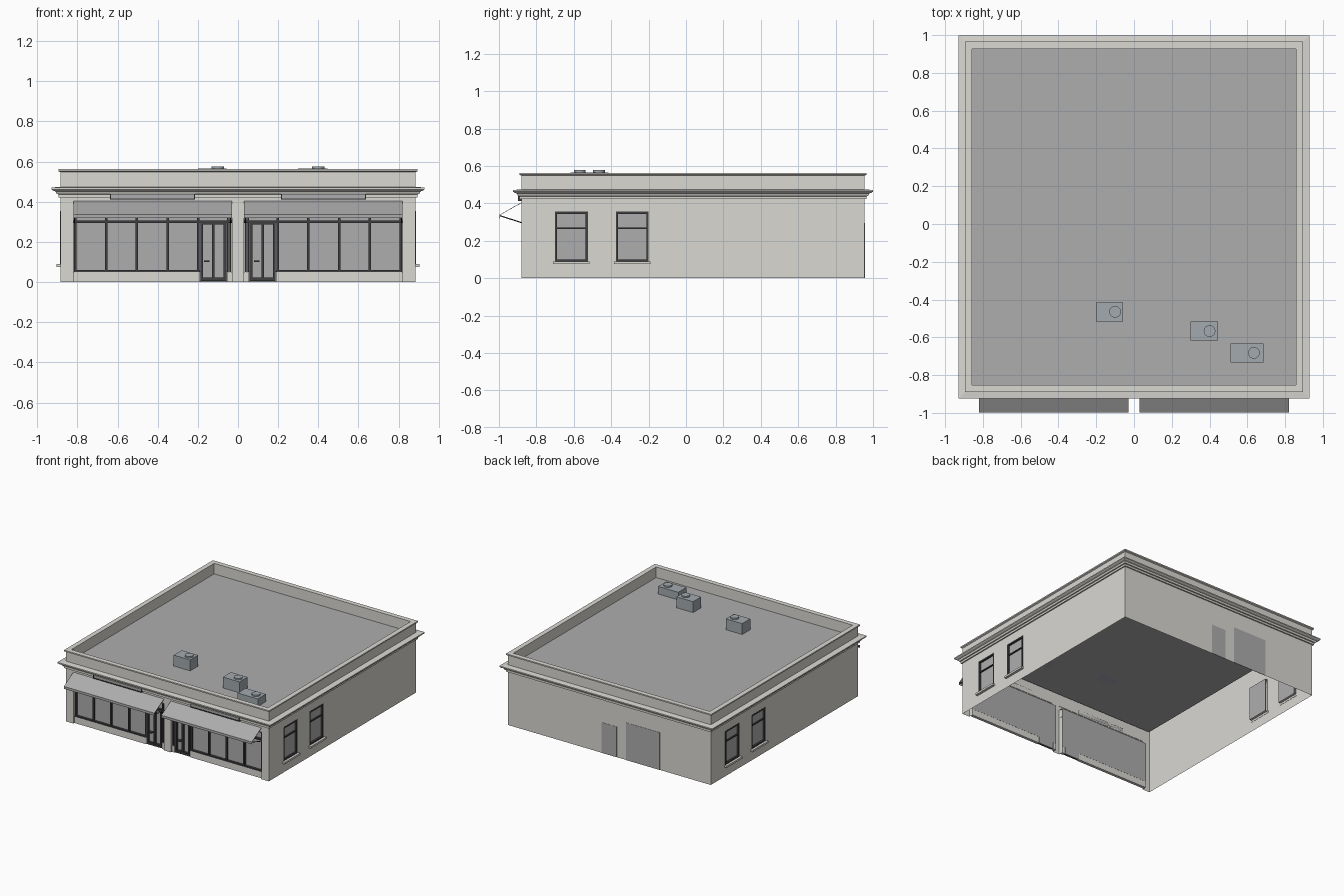
import bpy, bmesh, math
from mathutils import Vector

if "Cube" in bpy.data.objects:
    bpy.data.objects.remove(bpy.data.objects["Cube"])

X, Y0, Y1 = 0.885, -0.88, 0.955      # wall faces
ROOF, TOP = 0.48, 0.563


def mat(name, r, g, b):
    m = bpy.data.materials.new(name)
    m.diffuse_color = (r, g, b, 1)
    m.use_nodes = True
    m.node_tree.nodes["Principled BSDF"].inputs["Base Color"].default_value = m.diffuse_color
    return m


STONE = mat("stone", 0.70, 0.69, 0.65)
DARK = mat("dark_frame", 0.05, 0.05, 0.055)
GREY = mat("grey", 0.42, 0.42, 0.42)
STEEL = mat("steel", 0.36, 0.40, 0.43)

# each wall: u along it, d outward, z up
POS = {
    "front": lambda u, d, z: Vector((u, Y0 - d, z)),
    "back": lambda u, d, z: Vector((u, Y1 + d, z)),
    "right": lambda u, d, z: Vector((X + d, u, z)),
    "left": lambda u, d, z: Vector((-X - d, u, z)),
}


def finish(name, bm, m, recalc=True):
    if recalc:
        bmesh.ops.recalc_face_normals(bm, faces=bm.faces)
    me = bpy.data.meshes.new(name)
    bm.to_mesh(me)
    bm.free()
    me.materials.append(m)
    ob = bpy.data.objects.new(name, me)
    bpy.context.collection.objects.link(ob)
    return ob


def quad(bm, pts, normal):
    f = bm.faces.new([bm.verts.new(p) for p in pts])
    f.normal_update()
    if f.normal.dot(normal) < 0:
        f.normal_flip()


def add_box(bm, a, b):
    r = bmesh.ops.create_cube(bm, size=1)
    for v in r["verts"]:
        v.co = Vector([a[i] + (b[i] - a[i]) * (v.co[i] + 0.5) for i in range(3)])


def boxes(name, side, items, m):
    """items: (u0, u1, z0, z1, d0, d1)"""
    bm = bmesh.new()
    for u0, u1, z0, z1, d0, d1 in items:
        add_box(bm, POS[side](u0, d0, z0), POS[side](u1, d1, z1))
    finish(name, bm, m)


def wall(side, ua, ub, holes, depth):
    """Sheet wall with rectangular openings and their reveals."""
    P = POS[side]
    out = P(0, 1, 0) - P(0, 0, 0)
    along = P(1, 0, 0) - P(0, 0, 0)
    up = Vector((0, 0, 1))
    us = sorted({ua, ub, *[h[0] for h in holes], *[h[1] for h in holes]})
    zs = sorted({0, 0.555, *[h[2] for h in holes], *[h[3] for h in holes]})
    bm = bmesh.new()
    for a, b in zip(us, us[1:]):
        for c, d in zip(zs, zs[1:]):
            mu, mz = (a + b) / 2, (c + d) / 2
            if any(h[0] < mu < h[1] and h[2] < mz < h[3] for h in holes):
                continue
            quad(bm, [P(a, 0, c), P(b, 0, c), P(b, 0, d), P(a, 0, d)], out)
    for a, b, c, d in holes:
        for u, s in ((a, 1), (b, -1)):
            quad(bm, [P(u, 0, c), P(u, -depth, c), P(u, -depth, d), P(u, 0, d)], along * s)
        for z, s in ((c, 1), (d, -1)):
            if z > 0:
                quad(bm, [P(a, 0, z), P(a, -depth, z), P(b, -depth, z), P(b, 0, z)], up * s)
    bmesh.ops.remove_doubles(bm, verts=bm.verts, dist=1e-5)
    finish(side + "_wall", bm, STONE, False)


def ring(name, profile, m, closed):
    """Sweep an (offset, z) profile round the building."""
    bm = bmesh.new()
    loops = [[bm.verts.new(p) for p in ((-X - o, Y0 - o, z), (X + o, Y0 - o, z),
                                        (X + o, Y1 + o, z), (-X - o, Y1 + o, z))]
             for o, z in profile]
    pairs = list(zip(loops, loops[1:])) + ([(loops[-1], loops[0])] if closed else [])
    for p, q in pairs:
        for i in range(4):
            j = (i + 1) % 4
            bm.faces.new((p[i], p[j], q[j], q[i]))
    finish(name, bm, m, closed)


def frame(u0, u1, z0, z1, w, d0, d1):
    return [(u0, u0 + w, z0, z1, d0, d1), (u1 - w, u1, z0, z1, d0, d1),
            (u0 + w, u1 - w, z0, z0 + w, d0, d1), (u0 + w, u1 - w, z1 - w, z1, d0, d1)]


# walls
WIN = {"right": [(-0.70, -0.525), (-0.375, -0.20)], "left": [(0.60, 0.775), (0.275, 0.45)]}
wall("front", -X, X, [(-0.82, -0.03, 0, 0.37), (0.03, 0.82, 0, 0.37)], 0.035)
wall("back", -X, X, [], 0)
for side, spans in WIN.items():
    wall(side, Y0, Y1, [(a, b, 0.09, 0.355) for a, b in spans], 0.02)

# parapet coping, roof deck and cornice
ring("parapet", [(0, 0.548), (0.01, 0.553), (0.01, TOP), (-0.028, TOP), (-0.028, ROOF)], STONE, False)
bm = bmesh.new()
i = 0.028
quad(bm, [(-X + i, Y0 + i, ROOF), (X - i, Y0 + i, ROOF), (X - i, Y1 - i, ROOF),
          (-X + i, Y1 - i, ROOF)], Vector((0, 0, 1)))
finish("roof_deck", bm, GREY, False)
ring("cornice", [(0, 0.422), (0.01, 0.422), (0.01, 0.437), (0.018, 0.439), (0.024, 0.452),
                 (0.036, 0.456), (0.044, 0.462), (0.044, 0.471), (0, 0.475)], STONE, True)

# side sash windows
for side, spans in WIN.items():
    bars, glass, sills = [], [], []
    for a, b in spans:
        bars += frame(a, b, 0.09, 0.355, 0.011, -0.018, 0.002)
        bars.append((a + 0.011, b - 0.011, 0.262, 0.271, -0.018, -0.004))
        glass.append((a, b, 0.09, 0.355, -0.02, -0.013))
        sills.append((a - 0.01, b + 0.01, 0.075, 0.09, -0.002, 0.02))
    boxes(side + "_window_frames", side, bars, DARK)
    boxes(side + "_window_glass", side, glass, GREY)
    boxes(side + "_window_sills", side, sills, STONE)

# back service door and loading door
boxes("back_doors", "back", [(-0.065, 0.065, 0, 0.24, -0.001, 0.002),
                             (-0.44, -0.145, 0, 0.295, -0.001, 0.002)], GREY)

# shopfronts, one each side of the centre pier
for s, tag in ((-1, "left"), (1, "right")):
    def m(items):
        return [(min(s * a, s * b), max(s * a, s * b), *r) for a, b, *r in items]

    boxes(tag + "_shop_kick_wall", "front",
          m([(0.19, 0.82, 0, 0.05, -0.035, -0.012), (0.03, 0.055, 0, 0.05, -0.035, -0.012)]), STONE)
    boxes(tag + "_shop_glass", "front",
          m([(0.03, 0.82, 0.05, 0.37, -0.036, -0.03), (0.058, 0.188, 0, 0.05, -0.036, -0.03)]), GREY)
    bars = [(u - 0.006, u + 0.006, 0.05, 0.37, -0.032, -0.014)
            for u in (0.197, 0.349, 0.504, 0.657, 0.811)]
    bars += [(0.19, 0.817, 0.05, 0.06, -0.032, -0.012), (0.03, 0.82, 0.295, 0.307, -0.032, -0.013),
             (0.036, 0.042, 0.05, 0.37, -0.032, -0.014), (0.048, 0.056, 0.05, 0.37, -0.032, -0.014),
             (0.03, 0.82, 0.358, 0.37, -0.032, -0.013)]
    boxes(tag + "_shop_mullions", "front", m(bars), DARK)
    # double door
    door = frame(0.058, 0.188, 0.005, 0.3, 0.013, -0.032, -0.01)
    door += [(0.117, 0.13, 0.018, 0.287, -0.032, -0.011), (0.07, 0.176, 0.018, 0.024, -0.032, -0.011)]
    boxes(tag + "_shop_door", "front", m(door), DARK)
    c = s * 0.124
    boxes(tag + "_door_handle", "front", [(c - 0.045, c - 0.018, 0.1, 0.107, -0.03, -0.004)], DARK)
    # awning sheet with valance, and end arms
    bm = bmesh.new()
    rows = [[bm.verts.new((s * u, y, z)) for u in (0.03, 0.82)]
            for y, z in ((Y0, 0.405), (-0.998, 0.338), (-0.998, 0.319))]
    for p, q in zip(rows, rows[1:]):
        bm.faces.new((p[0], p[1], q[1], q[0]))
    bmesh.ops.recalc_face_normals(bm, faces=bm.faces)
    if sum(f.normal.z for f in bm.faces) < 0:
        bmesh.ops.reverse_faces(bm, faces=bm.faces)
    ob = finish(tag + "_awning", bm, GREY, False)
    sol = ob.modifiers.new("thickness", "SOLIDIFY")
    sol.thickness = 0.003
    bm = bmesh.new()
    for u in (0.036, 0.814):
        a, b = Vector((s * u, Y0, 0.297)), Vector((s * u, -0.995, 0.334))
        r = bmesh.ops.create_cone(bm, segments=6, radius1=0.003, radius2=0.003,
                                  depth=(b - a).length, cap_ends=True)
        q = (b - a).to_track_quat("Z", "Y")
        for v in r["verts"]:
            v.co = q @ v.co + (a + b) / 2
    finish(tag + "_awning_arms", bm, DARK)
    # blank fascia board in a dark frame
    boxes(tag + "_fascia_frame", "front", m(frame(0.213, 0.637, 0.412, 0.441, 0.005, 0, 0.018)), DARK)
    boxes(tag + "_fascia_board", "front", m([(0.218, 0.632, 0.417, 0.436, 0, 0.014)]), GREY)

# rooftop units with round fan caps
for n, (x0, x1, y0, z1, fx) in enumerate([(-0.2, -0.057, -0.515, 0.566, -0.1),
                                          (0.3, 0.445, -0.617, 0.566, 0.4),
                                          (0.51, 0.685, -0.732, 0.54, 0.635)]):
    bm = bmesh.new()
    add_box(bm, (x0, y0, ROOF), (x1, y0 + 0.1, z1))
    r = bmesh.ops.create_cone(bm, segments=20, radius1=0.031, radius2=0.031, depth=0.011, cap_ends=True)
    bmesh.ops.translate(bm, verts=r["verts"], vec=(fx, y0 + 0.05, z1 + 0.0055))
    finish("roof_unit_%d" % (n + 1), bm, STEEL)
